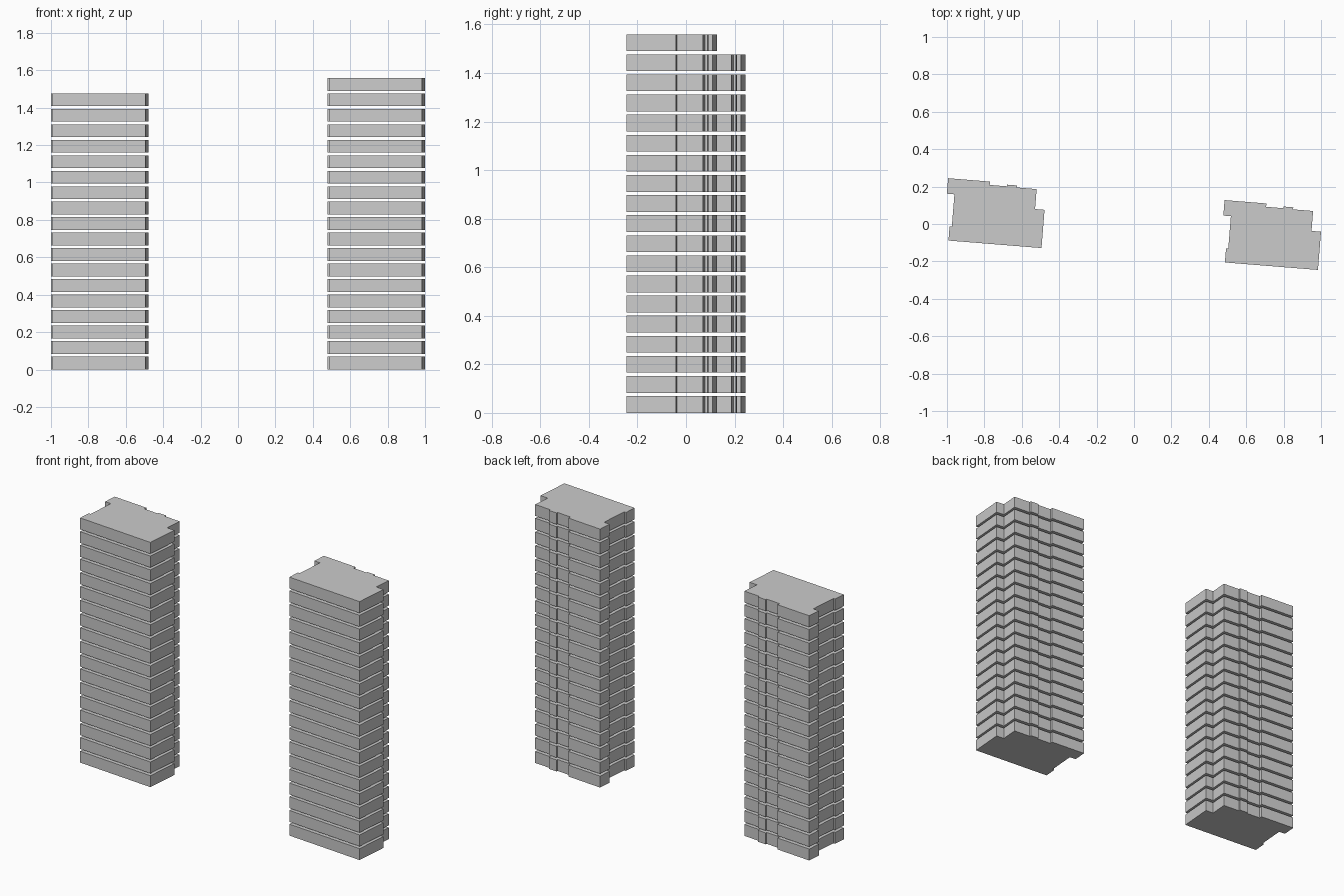
import bpy, bmesh
from math import radians

if "Cube" in bpy.data.objects:
    bpy.data.objects.remove(bpy.data.objects["Cube"])

PITCH, SLAB = 0.0828, 0.069   # floor spacing and floor slab height

# Shared floor plan in the tower's local axes, counter-clockwise
PLAN = [(0, 0), (0.499, 0), (0.499, 0.205), (0.448, 0.205), (0.448, 0.312),
        (0.341, 0.312), (0.341, 0.323), (0.288, 0.323), (0.288, 0.314),
        (0.196, 0.314), (0.196, 0.332), (-0.0285, 0.332), (-0.0285, 0.249),
        (0.012, 0.249), (0.012, 0.075), (0, 0.075)]


def tower(name, x, y, floors):
    # One extruded floor, repeated upward with open gaps
    bm = bmesh.new()
    base = bm.faces.new([bm.verts.new((u, v, 0)) for u, v in PLAN])
    res = bmesh.ops.extrude_face_region(bm, geom=[base], use_keep_orig=True)
    top = [g for g in res["geom"] if isinstance(g, bmesh.types.BMVert)]
    bmesh.ops.translate(bm, verts=top, vec=(0, 0, SLAB))
    bmesh.ops.recalc_face_normals(bm, faces=bm.faces)
    me = bpy.data.meshes.new(name)
    bm.to_mesh(me)
    bm.free()
    ob = bpy.data.objects.new(name, me)
    bpy.context.collection.objects.link(ob)
    ob.location = (x, y, 0)
    ob.rotation_euler.z = radians(-4.6)
    arr = ob.modifiers.new("floors", 'ARRAY')
    arr.count = floors
    arr.use_relative_offset = False
    arr.use_constant_offset = True
    arr.constant_offset_displace = (0, 0, PITCH)


tower("left_tower_floors", -0.992, -0.0885, 18)
tower("right_tower_floors", 0.486, -0.2055, 19)
